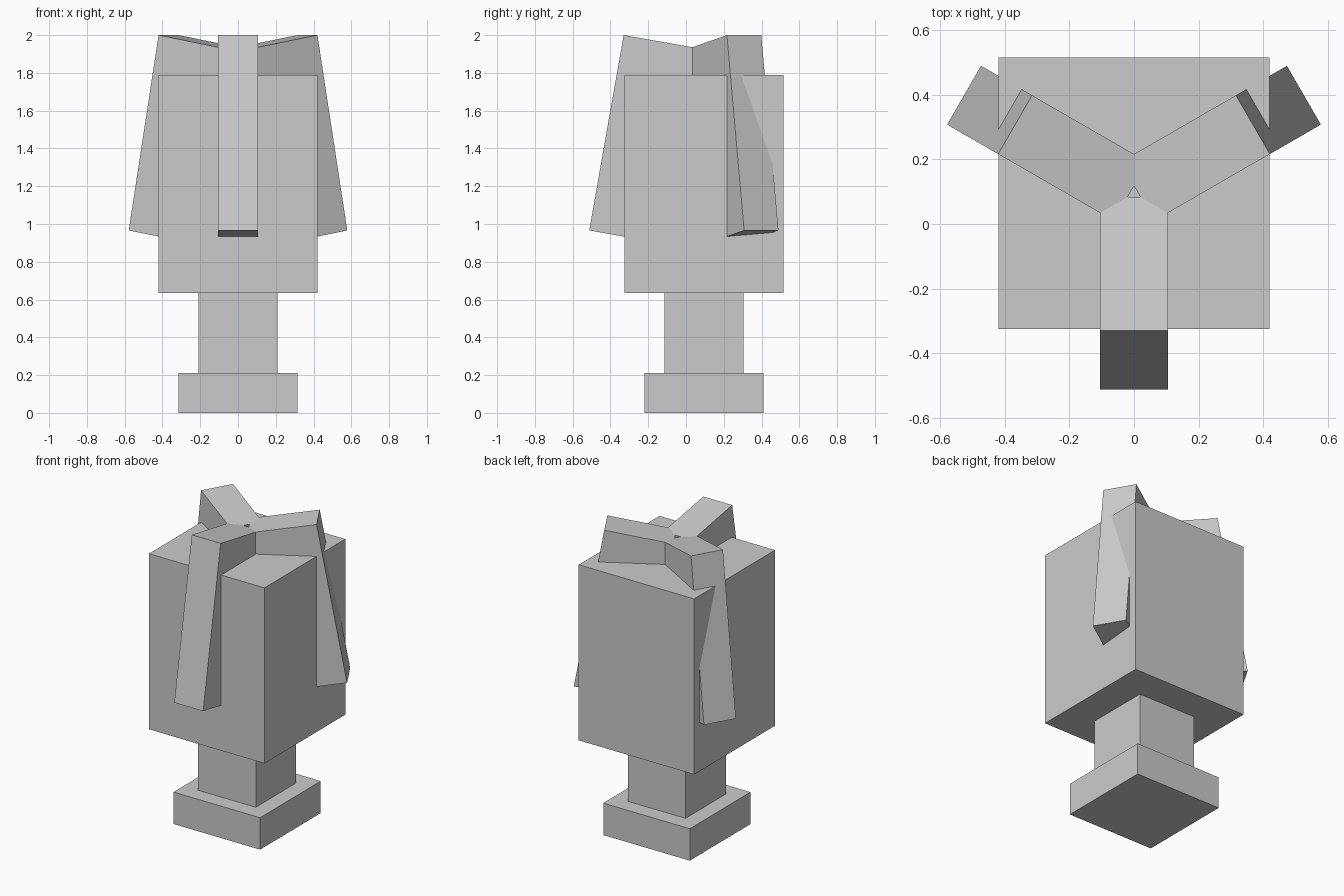
import bpy, bmesh
from math import sin, cos, radians
from mathutils import Matrix, Vector

cube = bpy.data.objects.get("Cube")
if cube:
    bpy.data.objects.remove(cube, do_unlink=True)

AXIS_Y = 0.095   # shared vertical axis of all parts

grey = bpy.data.materials.new("plain grey")
grey.use_nodes = True
colour = (0.6, 0.6, 0.6, 1)
grey.diffuse_color = colour
grey.node_tree.nodes["Principled BSDF"].inputs["Base Color"].default_value = colour


def add_object(name, bm):
    bmesh.ops.recalc_face_normals(bm, faces=bm.faces[:])
    mesh = bpy.data.meshes.new(name)
    bm.to_mesh(mesh)
    bm.free()
    mesh.materials.append(grey)
    obj = bpy.data.objects.new(name, mesh)
    bpy.context.collection.objects.link(obj)
    return obj


def block(name, width, bottom, top):
    bm = bmesh.new()
    bmesh.ops.create_cube(bm, size=1)
    bmesh.ops.scale(bm, vec=(width, width, top - bottom), verts=bm.verts)
    bmesh.ops.translate(bm, vec=(0, AXIS_Y, (top + bottom) / 2), verts=bm.verts)
    return add_object(name, bm)


# Stacked square blocks
block("base", 0.63, 0, 0.21)
block("neck", 0.42, 0.21, 0.635)
block("body", 0.84, 0.635, 1.79)


# Bent arm: tilted L profile, extruded sideways and turned about the axis
def arm(name, angle, thick=0.21, reach=0.42, drop=1.05):
    tilt = radians(10)
    out = Vector((cos(tilt), 0, sin(tilt)))
    down = Vector((sin(tilt), 0, -cos(tilt)))
    corner = Vector((0.425, -thick / 2, 2.0))
    steps = [(-reach, 0), (0, 0), (0, drop), (-thick, drop),
             (-thick, thick), (-reach, thick)]
    bm = bmesh.new()
    face = bm.faces.new([bm.verts.new(corner + out * a + down * b) for a, b in steps])
    side = bmesh.ops.extrude_face_region(bm, geom=[face])["geom"]
    bmesh.ops.translate(bm, vec=(0, thick, 0),
                        verts=[v for v in side if isinstance(v, bmesh.types.BMVert)])
    turn = Matrix.Translation((0, AXIS_Y, 0)) @ Matrix.Rotation(radians(angle), 4, 'Z')
    bmesh.ops.transform(bm, matrix=turn, verts=bm.verts)
    return add_object(name, bm)


for name, angle in (("front_arm", -90), ("left_arm", 30), ("right_arm", 150)):
    arm(name, angle)
